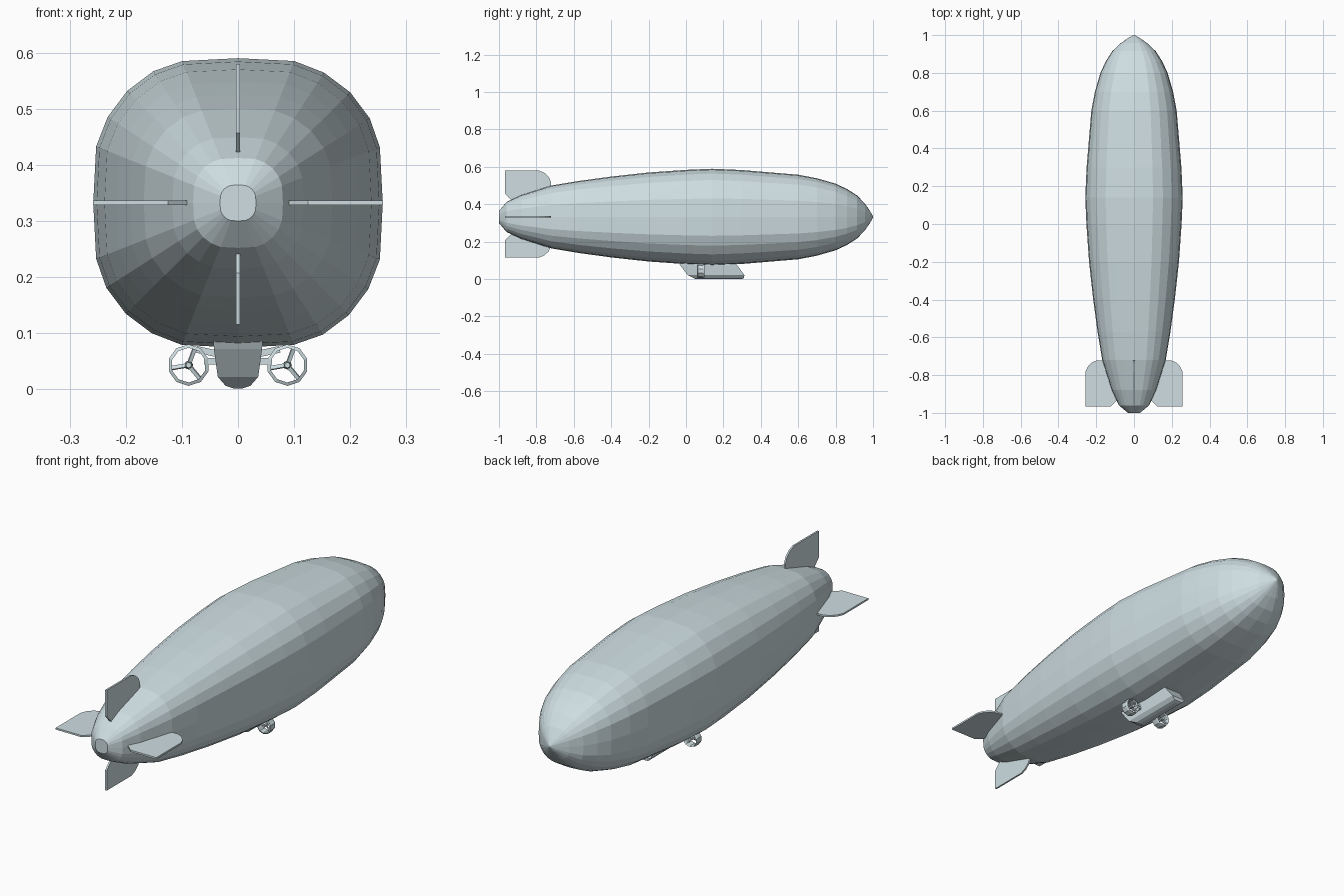
import bpy, bmesh, math
from mathutils import Matrix, Vector

if "Cube" in bpy.data.objects:
    bpy.data.objects.remove(bpy.data.objects["Cube"])

AXIS_Z = 0.332
paint = bpy.data.materials.new("pale_blue_grey")
paint.diffuse_color = (0.62, 0.73, 0.76, 1)
paint.use_nodes = True
paint.node_tree.nodes["Principled BSDF"].inputs["Base Color"].default_value = paint.diffuse_color


def finish(bm, name):
    bmesh.ops.recalc_face_normals(bm, faces=bm.faces[:])
    me = bpy.data.meshes.new(name)
    bm.to_mesh(me)
    bm.free()
    me.materials.append(paint)
    ob = bpy.data.objects.new(name, me)
    bpy.context.collection.objects.link(ob)
    return ob


def loft(name, rings, closed=False):
    """Skin equal-length rings of points; cap the ends unless closed."""
    bm = bmesh.new()
    vs = [[bm.verts.new(p) for p in r] for r in rings]
    n = len(vs[0])
    pairs = list(zip(vs, vs[1:])) + ([(vs[-1], vs[0])] if closed else [])
    for a, b in pairs:
        for i in range(n):
            j = (i + 1) % n
            bm.faces.new((a[i], a[j], b[j], b[i]))
    if not closed:
        bm.faces.new(vs[0])
        bm.faces.new(vs[-1])
    return finish(bm, name)


def box(name, size, mat):
    bm = bmesh.new()
    bmesh.ops.create_cube(bm, size=1)
    bm.transform(mat @ Matrix.Diagonal((*size, 1)))
    return finish(bm, name)


# Envelope: rounded-square section (one quadrant turned four times) along the hull
quad = [(1, 0), (.98, .385), (.91, .585), (.775, .765), (.595, .9), (.39, .98)]
section = []
for k in range(4):
    section += quad
    quad = [(-z, x) for x, z in quad]
profile = [(-1, .032), (-.96, .08), (-.88, .117), (-.72, .168), (-.57, .193),
           (-.4, .216), (-.2, .238), (0, .252), (.14, .258), (.3, .251),
           (.6, .226), (.7, .207), (.8, .178), (.86, .15), (.915, .115),
           (.957, .071), (.985, .03), (1, .004)]
loft("envelope", [[(x * r, y, AXIS_Z + z * r) for x, z in section]
                  for y, r in profile])

# Tail fins: outline in (y, distance from axis), turned about the hull axis
for name, angle, span in (("fin_top", 0, .248), ("fin_right", 90, .258),
                          ("fin_bottom", 180, .217), ("fin_left", 270, .258)):
    outline = [(-.93, .03), (-.93, .085), (-.967, .125), (-.967, span),
               (-.785, span), (-.757, span - .012), (-.735, span - .032),
               (-.722, span - .06), (-.722, .03)]
    rot = Matrix.Translation((0, 0, AXIS_Z)) @ Matrix.Rotation(math.radians(angle), 4, 'Y')
    loft(name, [[rot @ Vector((t, y, h)) for y, h in outline]
                for t in (-.004, .004)])

# Gondola cabin: slanted ends, with a tapered keel below
levels = [(.09, .044, -.04, .26), (.072, .043, -.03, .275),
          (.022, .036, .008, .312), (.006, .022, .04, .31), (.001, .006, .05, .30)]
loft("gondola", [[(-w, a, z), (w, a, z), (w, b, z), (-w, b, z)]
                 for z, w, a, b in levels])

# Ducted propellers on both sides
for side, tag in ((-1, "left"), (1, "right")):
    cx, cz, cy = side * .088, .043, .08
    rings = []
    for k in range(10):
        a = math.radians(36 * k + 18)
        rings.append([(cx + r * math.cos(a), y, cz + r * math.sin(a))
                      for r, y in ((.037, .063), (.037, .09), (.034, .1),
                                   (.031, .095), (.031, .06))])
    loft("duct_" + tag, rings, closed=True)
    centre = Matrix.Translation((cx, cy, cz))
    bm = bmesh.new()
    bmesh.ops.create_cone(bm, cap_ends=True, segments=8, radius1=.008,
                          radius2=.005, depth=.04,
                          matrix=centre @ Matrix.Rotation(math.pi / 2, 4, 'X'))
    finish(bm, "propeller_hub_" + tag)
    for k in range(3):
        rot = Matrix.Rotation(math.radians(120 * k + 50), 4, 'Y')
        box(f"blade_{tag}_{k}", (.027, .004, .007),
            centre @ rot @ Matrix.Translation((.018, 0, 0))
            @ Matrix.Rotation(math.radians(25), 4, 'X'))
    # Strut joining duct and cabin
    box("strut_" + tag, (.03, .035, .012),
        Matrix.Translation((side * .046, .08, .05)))
    box("strut_brace_" + tag, (.04, .025, .012),
        Matrix.Translation((side * .055, .08, .067))
        @ Matrix.Rotation(math.radians(side * -12), 4, 'Y'))
